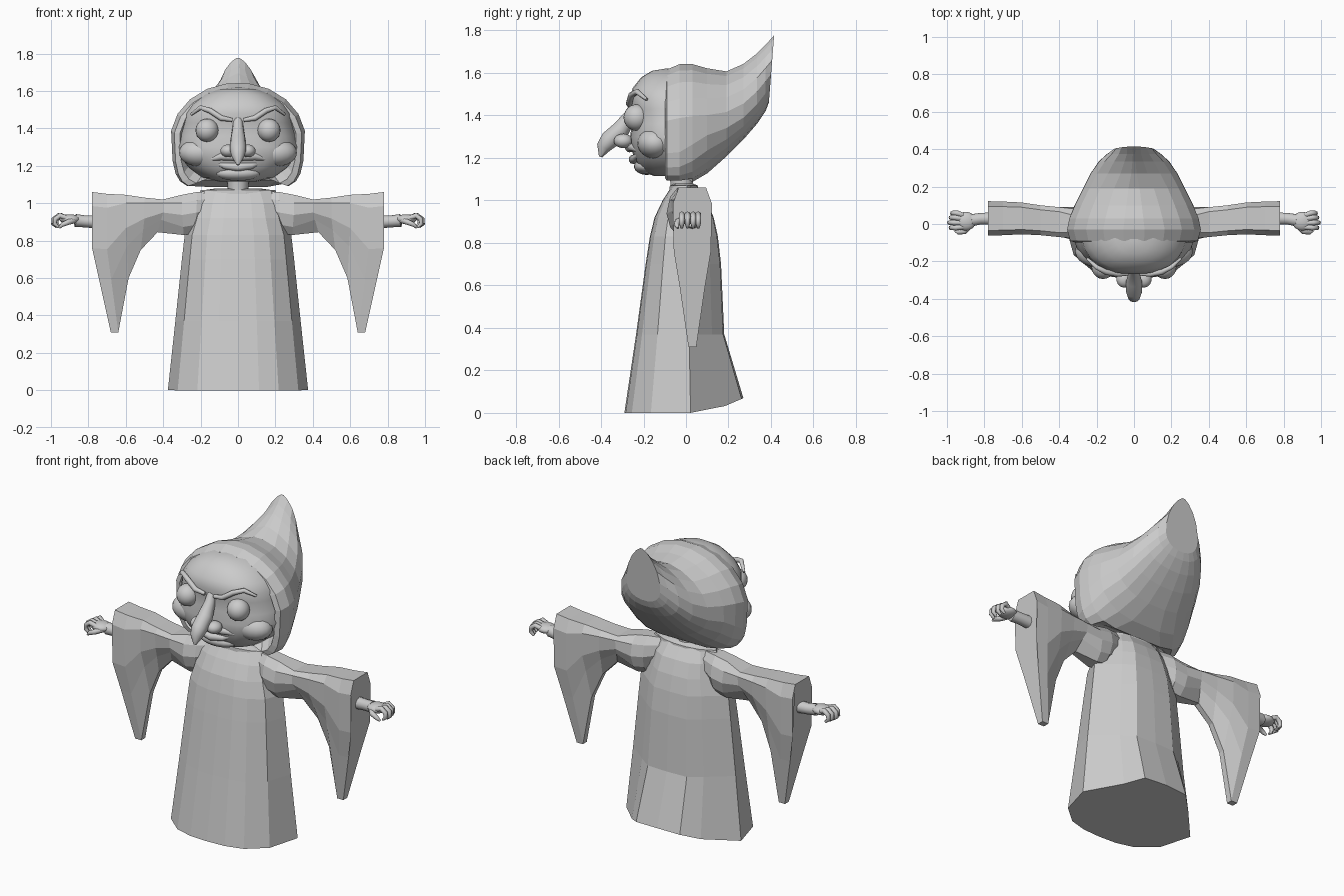
import bpy, bmesh, math
from mathutils import Vector

GREY = bpy.data.materials.new("plain grey")
GREY.diffuse_color = (0.6, 0.6, 0.6, 1)


def finish(name, bm, smooth=None):
    bmesh.ops.recalc_face_normals(bm, faces=bm.faces)
    me = bpy.data.meshes.new(name)
    bm.to_mesh(me)
    bm.free()
    ob = bpy.data.objects.new(name, me)
    bpy.context.collection.objects.link(ob)
    me.materials.append(GREY)
    if smooth:
        bpy.ops.object.select_all(action='DESELECT')
        ob.select_set(True)
        bpy.context.view_layer.objects.active = ob
        bpy.ops.object.shade_smooth_by_angle(angle=math.radians(smooth))
    return ob


def loft(name, rings, smooth=None):
    """Skin a list of equal-length rings and cap both ends."""
    bm = bmesh.new()
    vs = [[bm.verts.new(p) for p in r] for r in rings]
    n = len(vs[0])
    for a, b in zip(vs, vs[1:]):
        for i in range(n):
            bm.faces.new((a[i], a[(i + 1) % n], b[(i + 1) % n], b[i]))
    bm.faces.new(vs[0])
    bm.faces.new(vs[-1])
    return finish(name, bm, smooth)


def tube(name, path, n=10, smooth=60):
    """Round tube through (x, y, z, radius) points."""
    pts = [Vector(p[:3]) for p in path]
    rings = []
    for i, p in enumerate(pts):
        t = (pts[min(i + 1, len(pts) - 1)] - pts[max(i - 1, 0)]).normalized()
        ref = Vector((0, 1, 0)) if abs(t.y) < 0.75 else Vector((0, 0, 1))
        u = t.cross(ref).normalized()
        v = t.cross(u)
        rings.append([p + path[i][3] * (u * math.cos(a) + v * math.sin(a))
                      for a in (2 * math.pi * k / n for k in range(n))])
    return loft(name, rings, smooth)


def ball(name, c, s):
    bm = bmesh.new()
    bmesh.ops.create_uvsphere(bm, u_segments=20, v_segments=12, radius=1)
    for v in bm.verts:
        v.co = Vector((v.co.x * s[0] + c[0], v.co.y * s[1] + c[1], v.co.z * s[2] + c[2]))
    return finish(name, bm, 60)


def spow(v, e):
    return math.copysign(abs(v) ** e, v)


# Robe: faceted bell, back hem raised
half = [(0, -1), (.3, -.98), (.58, -.88), (.86, -.57), (1, .08), (.6, .68), (.38, .97)]
outline = half + [(0, 1)] + [(-x, y) for x, y in half[:0:-1]]
rings = []
for z, w, f, b in [(0, .375, .29, .27), (.37, .335, .235, .18), (.7, .30, .19, .165),
                   (.83, .285, .17, .15), (.92, .255, .148, .13), (1.0, .235, .11, .10),
                   (1.07, .20, .065, .05)]:
    rings.append([(x * w, y * (f if y < 0 else b),
                   z + (.07 * max(0, y) ** 2 if z == 0 else 0)) for x, y in outline])
loft("robe", rings)

# Collar and neck
loft("collar", [[(.19 * s * math.cos(a), .07 * s * math.sin(a) - .01, z)
                 for a in (math.pi * k / 7 for k in range(14))]
                for z, s in ((1.04, 1), (1.07, .97), (1.08, .6))])
tube("neck", [(0, -.02, 1.0, .06), (0, -.02, 1.08, .055), (0, -.03, 1.2, .065)])

# Hood: squared front rim, then a sack drawn up to a point with a flat back panel
# (y, half width, top, widest height, bottom, upper power, lower power)
hood = [(-.02, .28, 1.56, 1.33, 1.16, 1, .5), (-.10, .315, 1.60, 1.33, 1.095, 1, .35),
        (-.09, .345, 1.62, 1.33, 1.08, 1, .25), (-.03, .362, 1.645, 1.34, 1.08, 1, .27),
        (.03, .35, 1.645, 1.35, 1.085, 1.05, .4), (.10, .32, 1.625, 1.36, 1.125, 1.1, .65),
        (.19, .275, 1.61, 1.38, 1.205, 1.2, .85), (.27, .235, 1.645, 1.42, 1.285, 1.5, .9),
        (.335, .19, 1.695, 1.48, 1.36, 1.7, .9), (.375, .145, 1.735, 1.53, 1.42, 1.7, .9),
        (.39, .11, 1.78, 1.56, 1.46, 1.4, .9)]
rings = []
for i, (y, w, zt, zm, zb, eu, el) in enumerate(hood):
    r = []
    for k in range(20):
        a = 2 * math.pi * (k + .5) / 20
        c, s = math.cos(a), math.sin(a)
        x = w * spow(c, eu if s > 0 else el)
        z = zm + (zt - zm) * s if s > 0 else zm + (zm - zb) * spow(s, .45 if y < 0 else .6 if y < .05 else .8)
        # rim sides taper in toward the jaw
        if s < 0 and y < .05:
            x *= 1 - .07 * (zm - z) / (zm - zb)
        if s < 0 and y < 0 and abs(c) < .2:
            z += .04
        # the last ring leans back toward the tip
        r.append((x, y + (.025 * (z - zb) / (zt - zb) if i == len(hood) - 1 else 0), z))
    rings.append(r)
loft("hood", rings)

# Face: smooth rounded mask
rings = []
for z, w, f in [(1.115, .10, .15), (1.135, .19, .205), (1.19, .265, .24), (1.25, .315, .26),
                (1.30, .33, .263), (1.36, .31, .255), (1.43, .295, .255), (1.48, .285, .268),
                (1.53, .25, .25), (1.58, .185, .21), (1.61, .11, .16), (1.62, .03, .10)]:
    rings.append([(w * spow(math.cos(a), .82),
                   (-f if math.sin(a) > 0 else -.06) * spow(math.sin(a), .8), z)
                  for a in (2 * math.pi * k / 28 for k in range(28))])
loft("face", rings, 70)

# Drooping hooked nose, lips and chin
tube("nose", [(0, -.23, 1.47, .022), (0, -.262, 1.40, .03), (0, -.305, 1.335, .042),
              (0, -.36, 1.285, .044), (0, -.388, 1.25, .034), (0, -.402, 1.205, .008)], 12)
tube("upper_lip", [(-.15, -.225, 1.235, .008), (-.09, -.25, 1.25, .02), (0, -.265, 1.248, .022),
                   (.09, -.25, 1.25, .02), (.15, -.225, 1.235, .008)])
tube("lower_lip", [(-.13, -.215, 1.222, .006), (-.07, -.237, 1.2, .018), (0, -.248, 1.193, .022),
                   (.07, -.237, 1.2, .018), (.13, -.215, 1.222, .006)])
ball("chin", (0, -.185, 1.16), (.12, .06, .04))

for s, side in ((-1, "left"), (1, "right")):
    # Eyes, nostrils, cheeks, brows
    ball(side + "_eye", (s * .165, -.232, 1.39), (.062, .062, .062))
    ball(side + "_nostril", (s * .052, -.295, 1.28), (.042, .045, .034))
    ball(side + "_cheek", (s * .20, -.145, 1.27), (.115, .085, .075))
    tube(side + "_brow", [(s * x, y, z, r) for x, y, z, r in
                          ((.03, -.266, 1.445, .01), (.09, -.268, 1.455, .015), (.15, -.257, 1.495, .015),
                           (.20, -.23, 1.512, .013), (.25, -.185, 1.475, .007))])

    # Sleeve: faceted, with a long hanging point
    # (top x, top z, bottom x, bottom z, half depth, centre y)
    rings = []
    for xt, zt, xb, zb, d, cy in [(.12, 1.065, .2, .88, .05, 0), (.22, 1.06, .23, .84, .088, 0),
                                  (.30, 1.045, .29, .83, .092, 0),
                                  (.40, 1.02, .43, .845, .08, .01), (.5, 1.03, .52, .75, .08, .02),
                                  (.6, 1.045, .585, .6, .085, .03), (.7, 1.05, .64, .31, .09, .03),
                                  (.78, 1.06, .68, .31, .092, .03)]:
        sec = [(0, .7), (.1, 1), (.4, .95), (.62, .65), (1, .2)]
        if xt < .35:
            sec = [(0, .45), (.2, .85), (.5, 1), (.8, .8), (1, .4)]
        pts = [(t, -h) for t, h in sec] + [(t, h) for t, h in sec[::-1]]
        rings.append([(s * (xt + (xb - xt) * max(0, (t - .4) / .6)), cy + d * h, zt + (zb - zt) * t)
                      for t, h in pts])
    loft(side + "_sleeve", rings)

    # Forearm, palm and curled fingers
    tube(side + "_forearm", [(s * .74, .03, .90, .036), (s * .82, .028, .903, .032),
                             (s * .87, .02, .908, .034)])
    ball(side + "_palm", (s * .90, .015, .915), (.055, .05, .026))
    for i, y in enumerate((-.02, .007, .034, .058)):
        q = .008 * abs(i - 1)
        tube(f"{side}_finger_{i + 1}", [(s * .915, y * .8, .92, .014), (s * (.96 - q), y, .934, .014),
                                        (s * (.985 - q), y, .915, .013), (s * (.988 - q), y, .89, .012),
                                        (s * (.968 - q), y, .872, .007)], 8)
    tube(side + "_thumb", [(s * .875, -.005, .91, .017), (s * .905, -.04, .90, .015),
                           (s * .94, -.045, .885, .012), (s * .955, -.038, .87, .006)], 8)
